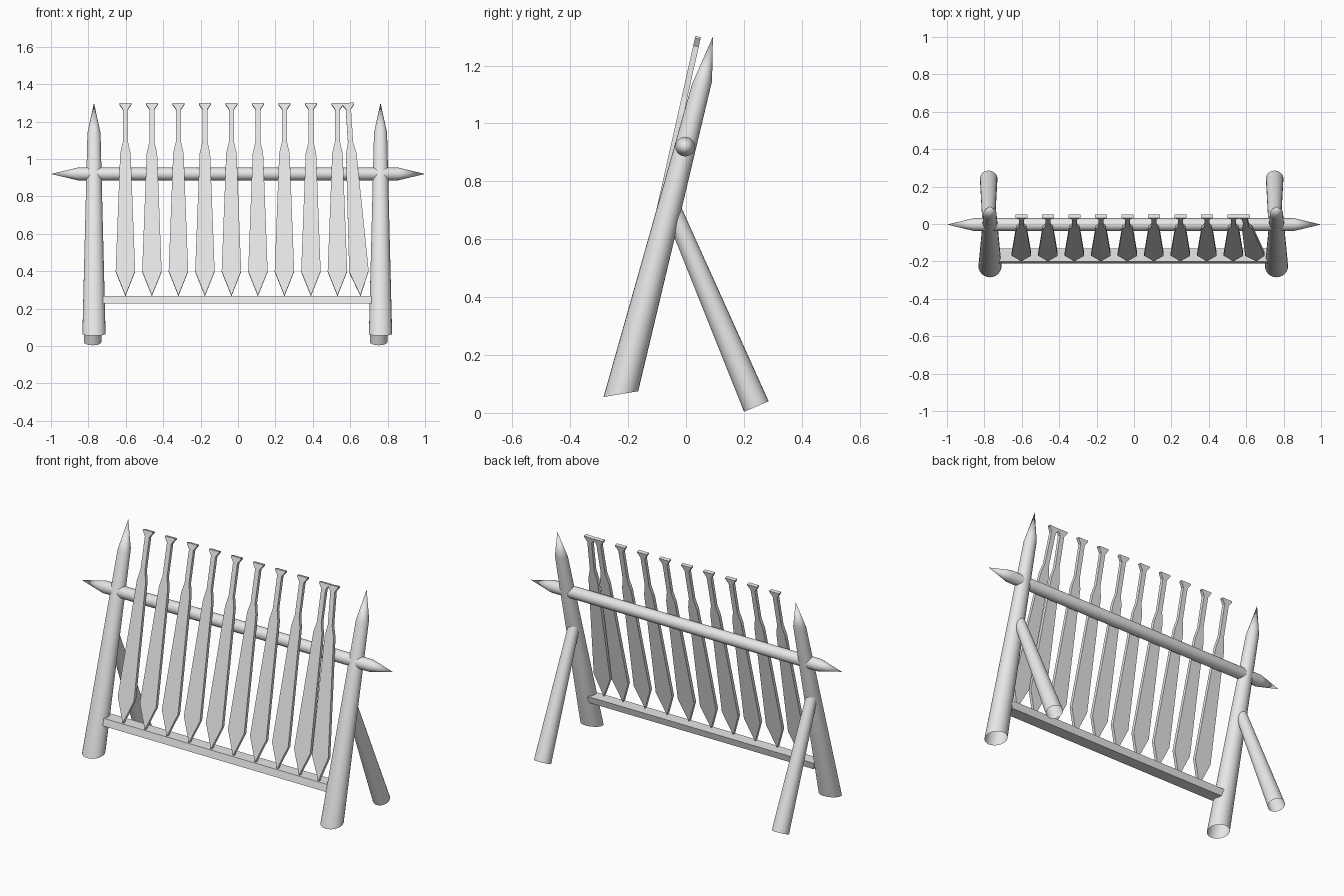
import bpy, bmesh, math
from mathutils import Vector

if "Cube" in bpy.data.objects:
    bpy.data.objects.remove(bpy.data.objects["Cube"])

grey = bpy.data.materials.new("plain grey")
grey.diffuse_color = (0.8, 0.8, 0.8, 1)
grey.use_nodes = True
grey.node_tree.nodes["Principled BSDF"].inputs["Base Color"].default_value = grey.diffuse_color


def finish(bm, name, smooth=False):
    bmesh.ops.recalc_face_normals(bm, faces=bm.faces)
    me = bpy.data.meshes.new(name)
    bm.to_mesh(me)
    bm.free()
    me.materials.append(grey)
    ob = bpy.data.objects.new(name, me)
    bpy.context.collection.objects.link(ob)
    if smooth:
        bpy.ops.object.select_all(action='DESELECT')
        ob.select_set(True)
        bpy.context.view_layer.objects.active = ob
        bpy.ops.object.shade_smooth_by_angle(angle=math.radians(30))
    return ob


def pole(name, rings, start=None, end=None, sides=24):
    """Tube through rings (centre, half-axis a, half-axis b), with optional pointed ends."""
    bm = bmesh.new()
    loops = []
    for c, a, b in rings:
        c, a, b = Vector(c), Vector(a), Vector(b)
        angles = [2 * math.pi * i / sides for i in range(sides)]
        loops.append([bm.verts.new(c + a * math.cos(t) + b * math.sin(t)) for t in angles])
    for lo, hi in zip(loops, loops[1:]):
        for i in range(sides):
            j = (i + 1) % sides
            bm.faces.new((lo[i], lo[j], hi[j], hi[i]))
    for point, ring in ((start, loops[0]), (end, loops[-1])):
        if point:
            tip = bm.verts.new(point)
            for i in range(sides):
                bm.faces.new((ring[i], ring[(i + 1) % sides], tip))
    return finish(bm, name, True)


# Leaning pointed posts and their rear braces, open at the foot
for side, px, bx in (("left", -0.77, -0.777), ("right", 0.762, 0.752)):
    pole(side + "_post",
         [((px, -0.225, 0.065), (0.062, 0, 0), (0, 0.06, 0.01)),
          ((px, 0.055, 1.14), (0.035, 0, 0), (0, 0.035, 0.006))],
         end=(px, 0.093, 1.30))
    pole(side + "_brace",
         [((bx, 0.243, 0.022), (0.047, 0, 0), (0, 0.0425, 0.018)),
          ((bx, -0.045, 0.70), (0.031, 0, 0), (0, 0.028, 0.012))])

# Crossbar with a point at each end
pole("crossbar",
     [((x, -0.003, 0.92), (0, 0.034, 0), (0, 0, 0.034)) for x in (-0.857, 0.857)],
     start=(-1, -0.003, 0.92), end=(1, -0.003, 0.92))


def prism(name, front, back):
    bm = bmesh.new()
    f = [bm.verts.new(p) for p in front]
    b = [bm.verts.new(p) for p in back]
    bm.faces.new(f)
    bm.faces.new(b[::-1])
    n = len(f)
    for i in range(n):
        j = (i + 1) % n
        bm.faces.new((f[i], b[i], b[j], f[j]))
    return finish(bm, name)


# Bottom plank, leaning back with the posts
outline = [(-0.72, 0.227), (0.72, 0.227), (0.732, 0.267), (-0.732, 0.267)]
lean = lambda z: 0.25 * (z - 0.227)
prism("bottom_plank",
      [(x, -0.211 + lean(z), z) for x, z in outline],
      [(x, -0.141 + lean(z), z) for x, z in outline])

# Flat blades resting on the crossbar: half width against height
half = [(0.032, 1.30), (0.032, 1.293), (0.014, 1.268), (0.014, 1.09),
        (0.028, 1.03), (0.052, 0.40)]
blade = half + [(0, 0.27)] + [(-w, z) for w, z in reversed(half)]


def make_blade(name, x, tilt=0.0):
    pts = [(x + w + tilt * (1.30 - z), z + tilt * w) for w, z in blade]
    y = lambda z: 0.032 + 0.2245 * (z - 1.30)
    prism(name, [(px, y(z), z) for px, z in pts],
          [(px, y(z) + 0.019, z - 0.004) for px, z in pts])


for i in range(9):
    make_blade(f"blade_{i + 1}", -0.602 + 0.1417 * i)
make_blade("tilted_blade", 0.588, 0.065)
